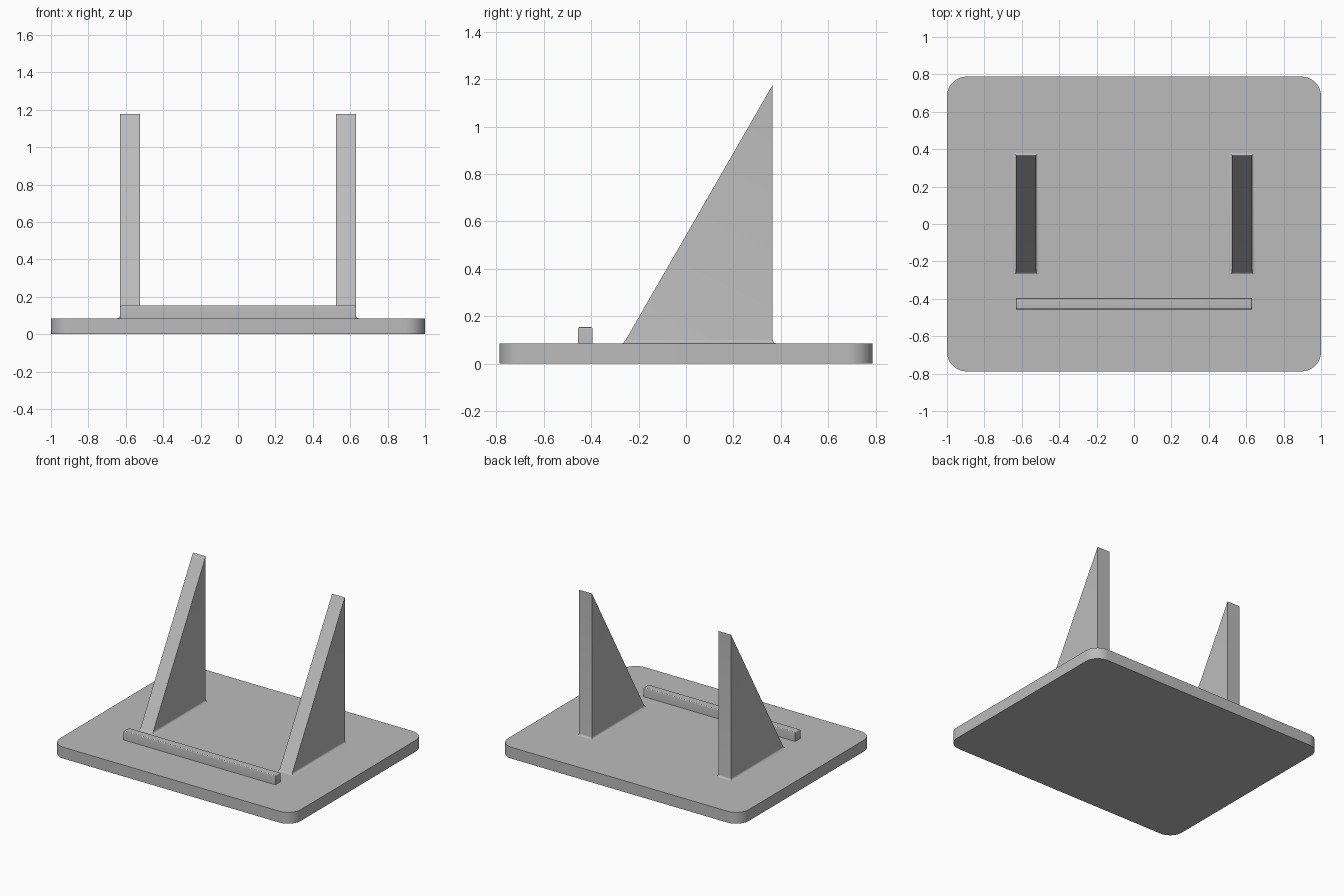
import bpy
import bmesh
import math

if "Cube" in bpy.data.objects:
    bpy.data.objects.remove(bpy.data.objects["Cube"], do_unlink=True)

GREY = (0.5, 0.5, 0.5, 1.0)
mat = bpy.data.materials.new("plain grey")
mat.use_nodes = True
mat.diffuse_color = GREY
mat.node_tree.nodes["Principled BSDF"].inputs["Base Color"].default_value = GREY

PLATE_TOP = 0.085


def finish(name, bm):
    """Turn a bmesh into a smooth-by-angle object."""
    bmesh.ops.recalc_face_normals(bm, faces=bm.faces)
    mesh = bpy.data.meshes.new(name)
    bm.to_mesh(mesh)
    bm.free()
    mesh.materials.append(mat)
    obj = bpy.data.objects.new(name, mesh)
    bpy.context.collection.objects.link(obj)
    bpy.ops.object.select_all(action="DESELECT")
    obj.select_set(True)
    bpy.context.view_layer.objects.active = obj
    bpy.ops.object.shade_smooth_by_angle(angle=math.radians(30))
    return obj


def box(x0, x1, y0, y1, z0, z1):
    bm = bmesh.new()
    bmesh.ops.create_cube(bm, size=1)
    for v in bm.verts:
        v.co.x = x1 if v.co.x > 0 else x0
        v.co.y = y1 if v.co.y > 0 else y0
        v.co.z = z1 if v.co.z > 0 else z0
    return bm


def round_edges(bm, edges, radius, segments):
    bmesh.ops.bevel(bm, geom=edges, offset=radius, segments=segments,
                    profile=0.5, affect="EDGES")


# Base plate with rounded vertical corners
bm = box(-1, 1, -0.788, 0.788, 0, PLATE_TOP)
upright = [e for e in bm.edges if abs(e.verts[0].co.z - e.verts[1].co.z) > 0.01]
round_edges(bm, upright, 0.105, 12)
finish("base_plate", bm)

# Front stop bar with softened top edges
bm = box(-0.63, 0.63, -0.456, -0.395, PLATE_TOP, 0.154)
top = [e for e in bm.edges if all(v.co.z > 0.15 for v in e.verts)]
round_edges(bm, top, 0.008, 4)
finish("stop_bar", bm)

# Triangular side supports: a small fillet flares out of the plate,
# then the wedge runs up to a sharp top edge
X0, X1, FRONT, BACK, PEAK = 0.525, 0.63, -0.263, 0.366, 1.177
FILLET, STEPS = 0.016, 5
slope = (BACK - FRONT) / (PEAK - PLATE_TOP)
bm = bmesh.new()
rings = []
for i in range(STEPS + 1):
    a = math.pi / 2 * i / STEPS
    flare = FILLET * (1 - math.sin(a))
    h = FILLET * (1 - math.cos(a))
    front = FRONT + slope * h - flare * 0.45
    rings.append([bm.verts.new((x, y, PLATE_TOP + h)) for x, y in (
        (X0 - flare, front), (X1 + flare, front),
        (X1 + flare, BACK + flare), (X0 - flare, BACK + flare))])
for low, high in zip(rings, rings[1:]):
    for k in range(4):
        n = (k + 1) % 4
        bm.faces.new((low[k], low[n], high[n], high[k]))
fl, fr, br, bl = rings[-1]
peak_l = bm.verts.new((X0, BACK, PEAK))
peak_r = bm.verts.new((X1, BACK, PEAK))
for face in ((fl, fr, peak_r, peak_l), (br, bl, peak_l, peak_r),
             (fr, br, peak_r), (bl, fl, peak_l)):
    bm.faces.new(face)
supports = finish("side_supports", bm)
supports.modifiers.new("mirror", "MIRROR").use_axis = (True, False, False)
